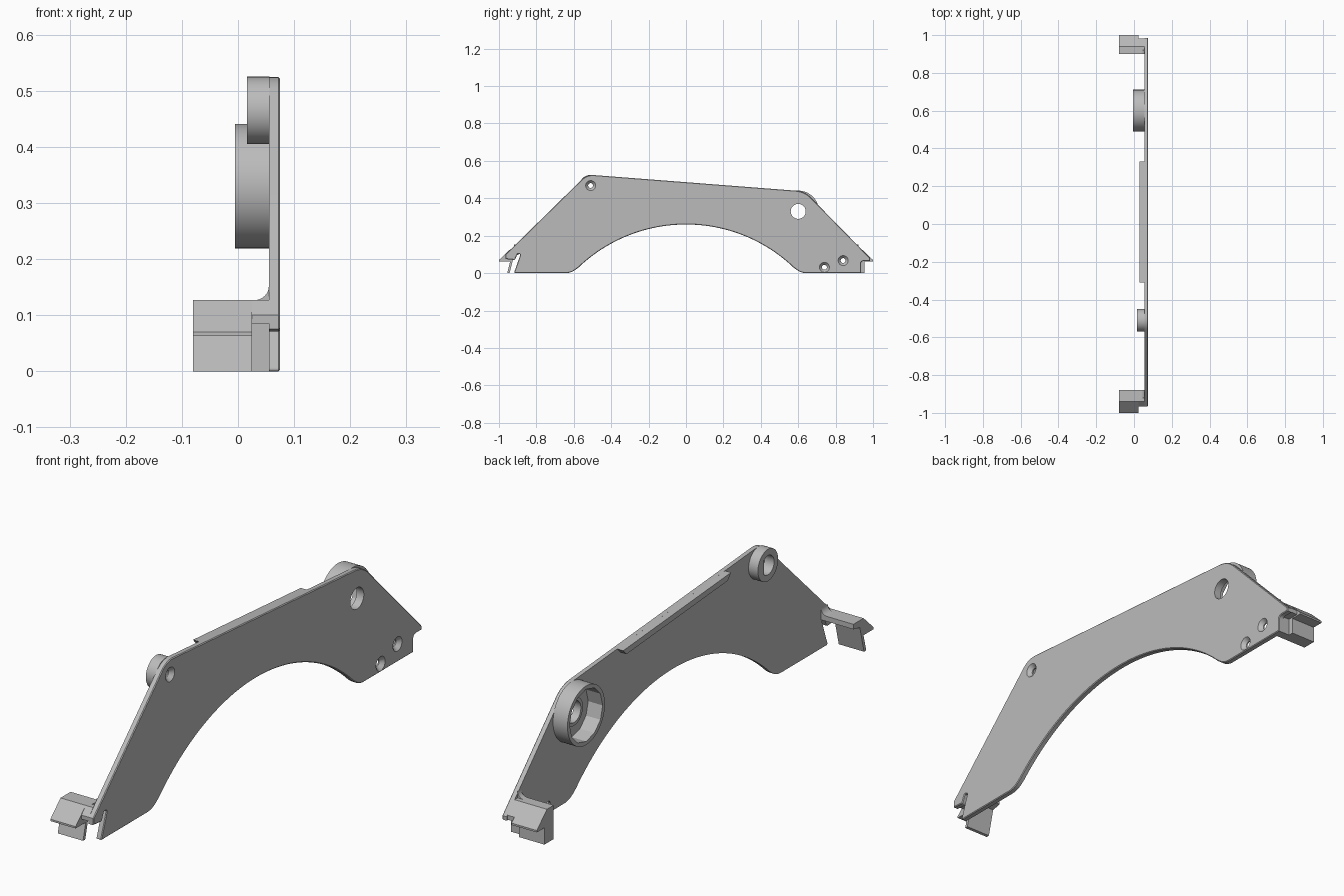
import bpy
import bmesh
from math import sin, cos, pi, radians, asin
from mathutils import Vector

if "Cube" in bpy.data.objects:
    bpy.data.objects.remove(bpy.data.objects["Cube"])

grey = bpy.data.materials.new("plain grey")
grey.use_nodes = True
grey.diffuse_color = (0.5, 0.5, 0.5, 1)
grey.node_tree.nodes["Principled BSDF"].inputs["Base Color"].default_value = (0.5, 0.5, 0.5, 1)

INNER, OUTER = 0.055, 0.075   # the two faces of the plate
HOOK = -0.08                  # far end of both hooks
parts = []


def finish(name, bm):
    bmesh.ops.recalc_face_normals(bm, faces=bm.faces)
    mesh = bpy.data.meshes.new(name)
    bm.to_mesh(mesh)
    bm.free()
    mesh.materials.append(grey)
    obj = bpy.data.objects.new(name, mesh)
    bpy.context.scene.collection.objects.link(obj)
    return obj


def prism(name, points, x0, x1, chamfer=0):
    """Extrude a (y, z) profile from x0 to x1."""
    bm = bmesh.new()
    face = bm.faces.new([bm.verts.new((x0, y, z)) for y, z in points])
    moved = bmesh.ops.extrude_face_region(bm, geom=[face], use_keep_orig=True)["geom"]
    bmesh.ops.translate(bm, vec=(x1 - x0, 0, 0),
                        verts=[v for v in moved if isinstance(v, bmesh.types.BMVert)])
    if chamfer:
        rim = [e for e in bm.edges if all(abs(v.co.x - x1) < 1e-5 for v in e.verts)]
        bmesh.ops.bevel(bm, geom=rim, offset=chamfer, segments=1, affect='EDGES')
    return finish(name, bm)


def disc(name, y, z, r0, r1, x0, x1, sides=48):
    """Cylinder or cone lying along x."""
    bm = bmesh.new()
    ends = []
    for x, r in ((x0, r0), (x1, r1)):
        ends.append([bm.verts.new((x, y + r * cos(2 * pi * i / sides), z + r * sin(2 * pi * i / sides)))
                     for i in range(sides)])
        bm.faces.new(ends[-1])
    for i in range(sides):
        j = (i + 1) % sides
        bm.faces.new((ends[0][i], ends[0][j], ends[1][j], ends[1][i]))
    return finish(name, bm)


def cut(obj, cutters):
    for c in cutters:
        mod = obj.modifiers.new("cut", 'BOOLEAN')
        mod.operation, mod.solver, mod.object = 'DIFFERENCE', 'EXACT', c
    bpy.context.view_layer.update()
    result = obj.evaluated_get(bpy.context.evaluated_depsgraph_get())
    mesh = bpy.data.meshes.new_from_object(result)
    obj.modifiers.clear()
    obj.data = mesh
    for c in cutters:
        bpy.data.objects.remove(c)


def rounded(corners, steps=8):
    """Round each (y, z, radius) corner with a short curve."""
    out = []
    for i, (y, z, r) in enumerate(corners):
        p = Vector((y, z))
        if not r:
            out.append(p)
            continue
        a = p + (Vector(corners[i - 1][:2]) - p).normalized() * r
        b = p + (Vector(corners[(i + 1) % len(corners)][:2]) - p).normalized() * r
        for k in range(steps + 1):
            t = k / steps
            out.append(a * (1 - t) ** 2 + p * 2 * t * (1 - t) + b * t * t)
    return out


# Main plate with its arched lower edge
R, top = 0.833, 0.26
half = asin(0.575 / R)
arch = [(R * sin(a), top - R + R * cos(a), 0)
        for a in (half - 2 * half * i / 48 for i in range(49))]
outline = [(-0.965, 0.1, 0), (-0.53, 0.527, 0.04), (0.635, 0.437, 0.05), (0.985, 0.08, 0),
           (0.985, 0.065, 0), (0.935, 0.065, 0.018), (0.935, 0, 0), (0.615, 0, 0.03)]
outline += arch
outline += [(-0.615, 0, 0.03), (-0.92, 0, 0.008), (-0.885, 0.1, 0.006), (-0.9, 0.104, 0.006),
            (-0.915, 0.07, 0.006), (-0.965, 0.075, 0)]
plate = prism("side_plate", rounded(outline), INNER, OUTER, 0.003)

# Screw holes with countersinks, and the large round hole
cutters = [disc("cutter", 0.6, 0.33, 0.04, 0.04, 0, 0.1)]
for y, z in ((-0.51, 0.468), (0.74, 0.031), (0.84, 0.067)):
    cutters.append(disc("cutter", y, z, 0.013, 0.013, 0, 0.1, 24))
    cutters.append(disc("cutter", y, z, 0.013, 0.027, 0.06, 0.0752, 32))
cut(plate, cutters)
parts.append(plate)

# Small front boss with a D-shaped socket
small = disc("front_boss", -0.51, 0.465, 0.06, 0.06, 0.016, INNER + 0.001)
d_shape = [(-0.51 + 0.036 * cos(a), 0.465 + 0.036 * sin(a))
           for a in (radians(50 + 260 * i / 24) for i in range(25))]
cut(small, [prism("cutter", d_shape, 0, 0.1)])
parts.append(small)

# Large rear boss with a faceted cup and a collar round the hole
large = disc("rear_boss", 0.6, 0.33, 0.111, 0.111, -0.005, INNER + 0.001, 64)
cut(large, [disc("cutter", 0.6, 0.33, 0.098, 0.098, -0.1, 0.1, 12)])
collar = disc("hole_collar", 0.6, 0.33, 0.052, 0.052, 0.045, INNER + 0.001)
cut(collar, [disc("cutter", 0.6, 0.33, 0.04, 0.04, 0, 0.1)])
parts += [large, collar]

# Stiffening lip below the upper edge
def edge(y):
    return 0.486 - 0.0772 * y


parts.append(prism("top_lip", [(-0.31, edge(-0.31)), (0.33, edge(0.33)), (0.31, edge(0.31) - 0.022),
                               (-0.29, edge(-0.29) - 0.022)], 0.03, INNER + 0.001))

# Front hook: sloped roof with a slanted tab below
parts.append(prism("front_hook", [(-1, 0.063), (-1, 0.07), (-0.94, 0.127), (-0.88, 0.127), (-0.88, 0.108),
                                  (-0.918, 0.1), (-0.943, 0), (-0.956, 0), (-0.94, 0.063)], HOOK, 0.025))
parts.append(prism("front_bridge", [(-0.965, 0.085), (-0.965, 0.1), (-0.94, 0.127), (-0.88, 0.127),
                                    (-0.88, 0.108), (-0.925, 0.085)], 0.02, INNER + 0.001))

# Rear hook: sloped roof over a solid block
parts.append(prism("rear_hook", [(1, 0.063), (1, 0.07), (0.94, 0.127), (0.9, 0.127), (0.9, 0),
                                 (0.955, 0), (0.955, 0.063)], HOOK, 0.025))
parts.append(prism("rear_bridge", [(0.982, 0.068), (0.982, 0.085), (0.94, 0.127), (0.9, 0.127), (0.9, 0),
                                   (0.935, 0), (0.935, 0.068)], 0.02, INNER + 0.001))

# Curved fillets joining the hooks to the plate
for name, y0, y1 in (("front_fillet", -0.92, -0.88), ("rear_fillet", 0.9, 0.922)):
    bm = bmesh.new()
    r = 0.025
    curve = [(INNER - r + r * sin(a), 0.127 + r - r * cos(a)) for a in (pi / 16 * i for i in range(9))]
    curve.append((INNER + 0.001, 0.126))
    face = bm.faces.new([bm.verts.new((x, y0, z)) for x, z in curve])
    moved = bmesh.ops.extrude_face_region(bm, geom=[face], use_keep_orig=True)["geom"]
    bmesh.ops.translate(bm, vec=(0, y1 - y0, 0),
                        verts=[v for v in moved if isinstance(v, bmesh.types.BMVert)])
    parts.append(finish(name, bm))

# Smooth the curved walls, keep the edges sharp
bpy.ops.object.select_all(action='DESELECT')
for obj in parts:
    obj.select_set(True)
bpy.context.view_layer.objects.active = plate
bpy.ops.object.shade_smooth_by_angle(angle=radians(28))
